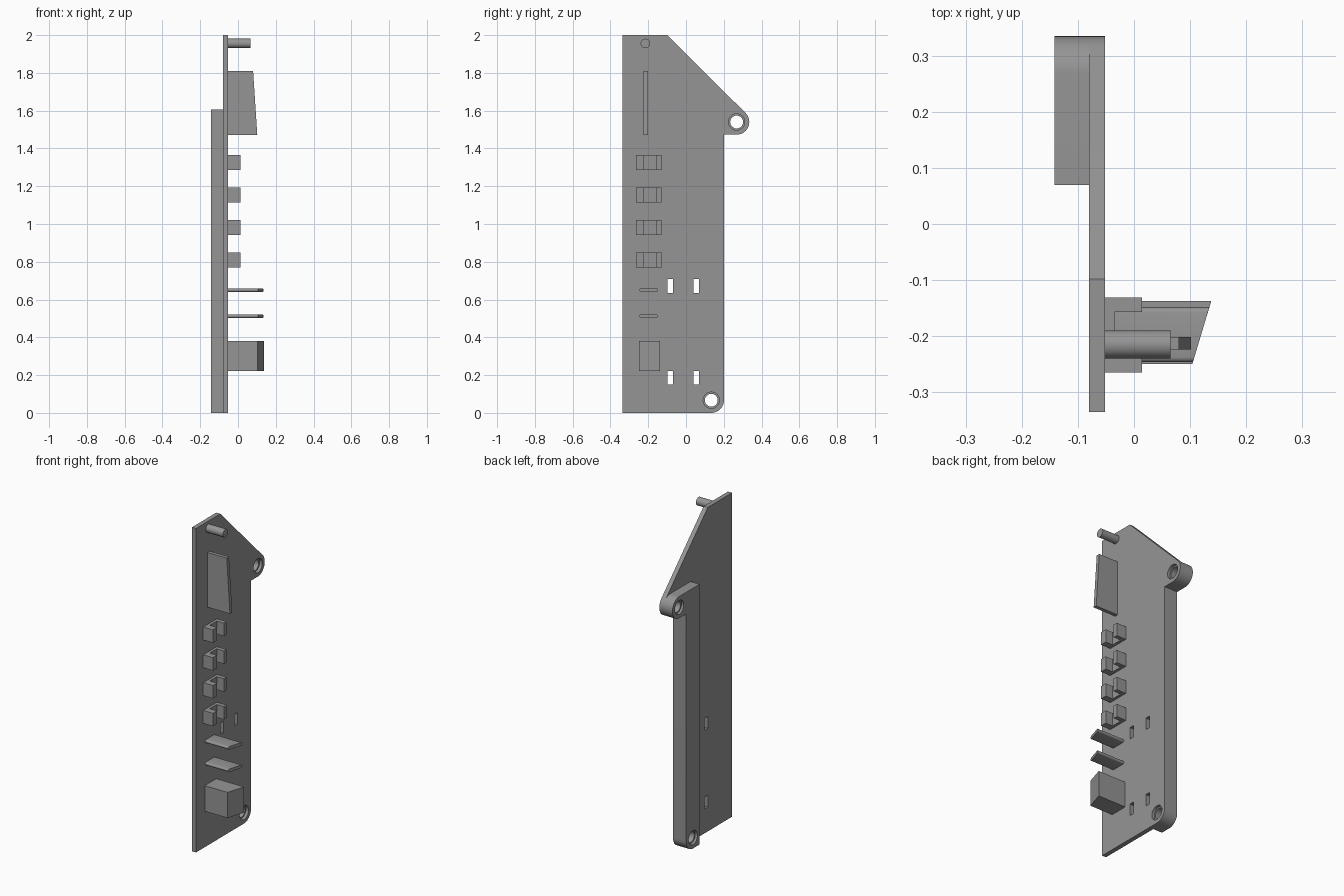
import bpy, bmesh, math
from mathutils import Vector

if "Cube" in bpy.data.objects:
    bpy.data.objects.remove(bpy.data.objects["Cube"])

grey = bpy.data.materials.new("plain_grey")
grey.diffuse_color = (0.3, 0.3, 0.3, 1)
grey.use_nodes = True
grey.node_tree.nodes["Principled BSDF"].inputs["Base Color"].default_value = grey.diffuse_color

BACK, MID, FACE = -0.142, -0.08, -0.052   # rib back, plate back, plate face


def prism(name, profile, axis, lo, hi):
    """Extrude a 2D profile along an axis; profile is (y,z), (x,z) or (x,y)."""
    def place(a, b, t):
        return {"x": (t, a, b), "y": (a, t, b), "z": (a, b, t)}[axis]
    bm = bmesh.new()
    base = bm.faces.new([bm.verts.new(place(a, b, lo)) for a, b in profile])
    ext = bmesh.ops.extrude_face_region(bm, geom=[base])
    top = [v for v in ext["geom"] if isinstance(v, bmesh.types.BMVert)]
    bmesh.ops.translate(bm, verts=top, vec=Vector(place(0, 0, hi - lo)))
    bmesh.ops.recalc_face_normals(bm, faces=bm.faces)
    mesh = bpy.data.meshes.new(name)
    bm.to_mesh(mesh)
    bm.free()
    mesh.materials.append(grey)
    ob = bpy.data.objects.new(name, mesh)
    bpy.context.collection.objects.link(ob)
    return ob


def arc(cy, cz, r, a0, a1, n=16):
    angles = [math.radians(a0 + (a1 - a0) * i / n) for i in range(n + 1)]
    return [(cy + r * math.cos(a), cz + r * math.sin(a)) for a in angles]


def circle(cy, cz, r, n=40):
    return arc(cy, cz, r, 0, 360, n)[:-1]


def rect(y0, y1, z0, z1):
    return [(y0, z0), (y1, z0), (y1, z1), (y0, z1)]


def boolean(target, tool, operation):
    mod = target.modifiers.new("bool", "BOOLEAN")
    mod.operation, mod.solver, mod.object = operation, "EXACT", tool
    bpy.context.view_layer.objects.active = target
    bpy.ops.object.modifier_apply(modifier=mod.name)
    bpy.data.objects.remove(tool)


def smooth(ob):
    bpy.ops.object.select_all(action="DESELECT")
    ob.select_set(True)
    bpy.context.view_layer.objects.active = ob
    bpy.ops.object.shade_smooth_by_angle(angle=math.radians(30))


# side plate with slanted top, hinge lug and rounded lower corner
R = 0.067
LUG, FOOT = (0.268, 1.54), (0.134, 0.067)
corner = arc(*FOOT, R, -90, 0)
plate = prism("side_plate",
              [(-0.335, 0)] + corner + [(0.201, LUG[1] - R)]
              + arc(*LUG, R, -90, 45, 24) + [(-0.098, 2), (-0.335, 2)],
              "x", MID, FACE)

# thick rib along the back edge
rib = prism("rib",
            [(0.07, 0)] + corner + [(0.201, LUG[1] - R)]
            + arc(*LUG, R, -90, 90, 32) + [(0.07, LUG[1] + R)],
            "x", BACK, MID)
boolean(plate, rib, "UNION")

# screw holes, wider at both ends
for cy, cz in (LUG, FOOT):
    for r, lo, hi in ((0.034, -0.2, 0.0), (0.043, MID + 0.01, 0.0),
                      (0.043, -0.2, BACK + 0.015)):
        boolean(plate, prism("cutter", circle(cy, cz, r), "x", lo, hi), "DIFFERENCE")

# cable slots
for y in (-0.098, 0.039):
    for z in (0.15, 0.636):
        boolean(plate, prism("cutter", rect(y, y + 0.03, z, z + 0.073), "x", -0.2, 0),
                "DIFFERENCE")
smooth(plate)

# round pin near the top
smooth(prism("top_pin", circle(-0.215, 1.956, 0.025), "x", FACE, 0.065))

# tapered upright blade
prism("upright_blade", [(FACE, 1.472), (0.102, 1.472), (0.08, 1.81), (FACE, 1.81)],
      "y", -0.224, -0.202)

# U-shaped clips
for i in range(4):
    z = 0.77 + i * 0.1717
    prism(f"clip_{i + 1}",
          [(FACE, -0.265), (0.014, -0.265), (0.014, -0.225), (-0.035, -0.225),
           (-0.035, -0.157), (0.014, -0.157), (0.014, -0.131), (FACE, -0.131)],
          "z", z, z + 0.08)

# thin fins with rounded sides and a slanted end
for i, z in enumerate((0.512, 0.65)):
    h = 0.0095
    fin = prism(f"fin_{i + 1}",
                arc(-0.158, z, h, -90, 90, 8) + arc(-0.237, z, h, 90, 270, 8),
                "x", FACE, 0.1)
    for v in fin.data.vertices:
        if v.co.x > 0:
            v.co.x = 0.104 + (v.co.y + 0.25) * 0.3
    smooth(fin)

# lower block with a slanted end
prism("lower_block", [(FACE, -0.25), (0.104, -0.25), (0.138, -0.137), (FACE, -0.137)],
      "z", 0.222, 0.38)
